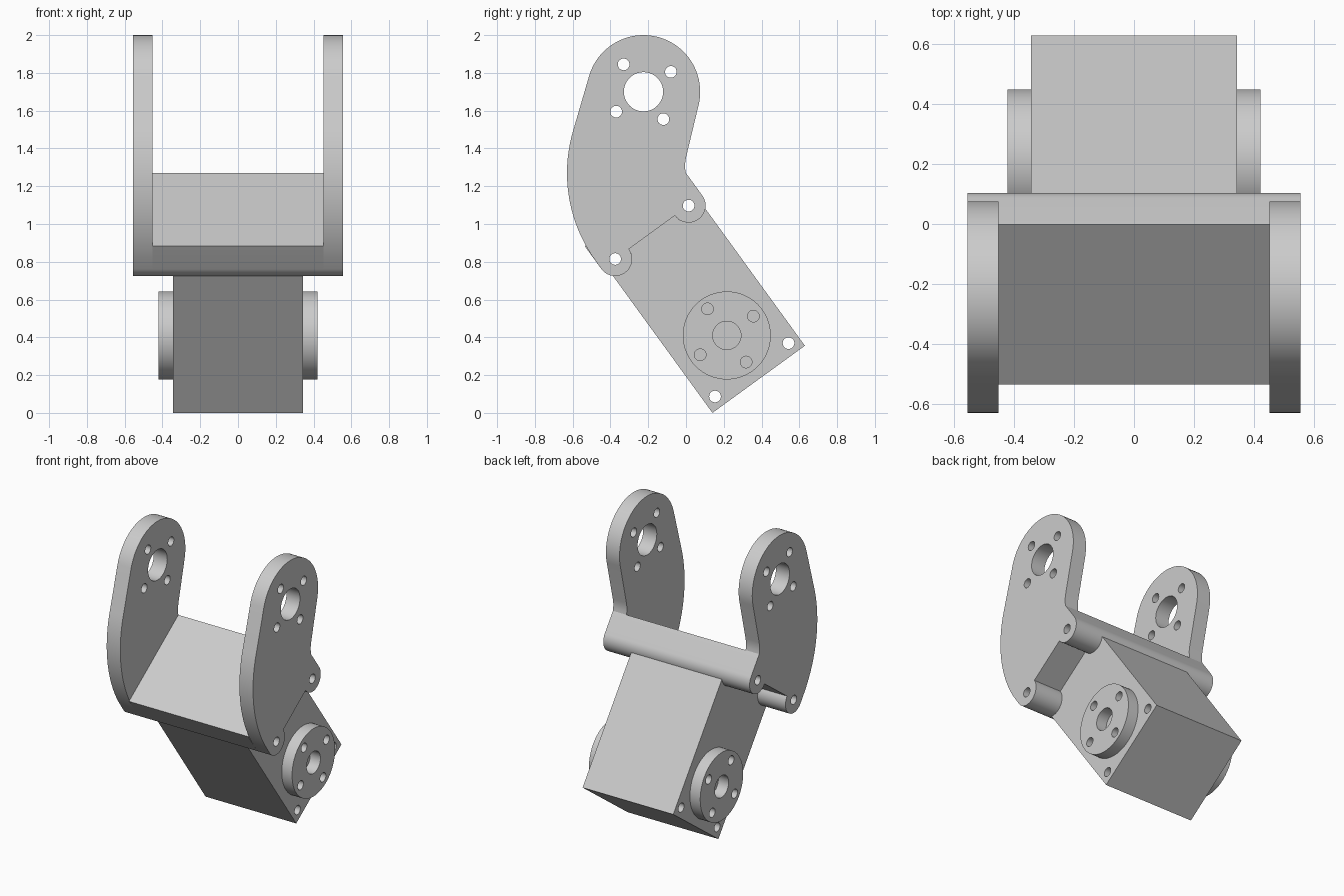
import bpy, bmesh
from math import sin, cos, radians, pi
from mathutils import Matrix

if "Cube" in bpy.data.objects:
    bpy.data.objects.remove(bpy.data.objects["Cube"])

TILT = radians(36)
# local profile axes (x, y, z) -> world (y, z, x)
TO_SIDE = Matrix(((0, 0, 1, 0), (1, 0, 0, 0), (0, 1, 0, 0), (0, 0, 0, 1)))


def tilt(u, v):
    """Point in the tilted motor frame -> (y, z)."""
    return (0.14 + u * cos(TILT) - v * sin(TILT), u * sin(TILT) + v * cos(TILT))


def arc(c, r, a0, a1, n=24):
    """Arc points, angles in degrees."""
    return [(c[0] + r * cos(radians(a0 + (a1 - a0) * i / n)),
             c[1] + r * sin(radians(a0 + (a1 - a0) * i / n))) for i in range(n + 1)]


def circle(c, r, n=40):
    return arc(c, r, 0, 360, n)[:-1]


def bolt_ring(c, r):
    return [circle((c[0] + r * cos(TILT + k * pi / 2), c[1] + r * sin(TILT + k * pi / 2)), 0.031, 24)
            for k in range(4)]


def slab(name, x0, x1, outline, holes=()):
    """Extrude a side profile with holes from x0 to x1."""
    cu = bpy.data.curves.new(name + "_profile", 'CURVE')
    cu.dimensions = '2D'
    cu.fill_mode = 'BOTH'
    cu.extrude = abs(x1 - x0) / 2
    for pts in [outline, *holes]:
        sp = cu.splines.new('POLY')
        sp.points.add(len(pts) - 1)
        for p, q in zip(sp.points, pts):
            p.co = (q[0], q[1], 0, 1)
        sp.use_cyclic_u = True
    tmp = bpy.data.objects.new(name + "_tmp", cu)
    bpy.context.collection.objects.link(tmp)
    dg = bpy.context.evaluated_depsgraph_get()
    me = bpy.data.meshes.new_from_object(tmp.evaluated_get(dg))
    bpy.data.objects.remove(tmp)
    me.name = name
    me.transform(Matrix.Translation(((x0 + x1) / 2, 0, 0)) @ TO_SIDE)
    bm = bmesh.new()
    bm.from_mesh(me)
    bmesh.ops.remove_doubles(bm, verts=bm.verts, dist=1e-5)
    bmesh.ops.recalc_face_normals(bm, faces=bm.faces)
    bm.to_mesh(me)
    bm.free()
    ob = bpy.data.objects.new(name, me)
    bpy.context.collection.objects.link(ob)
    bpy.ops.object.select_all(action='DESELECT')
    ob.select_set(True)
    bpy.context.view_layer.objects.active = ob
    bpy.ops.object.shade_smooth_by_angle(angle=radians(25))
    return ob


# Shared dimensions in the tilted frame
W, LOW, HIGH, V, R = 0.605, 0.062, 0.543, 0.962, 0.09
boss_holes = [circle(tilt(u, V), 0.031, 24) for u in (LOW, HIGH)]
foot_holes = [circle(tilt(u, 0.062), 0.031, 24) for u in (LOW, HIGH)]

# Motor body, shaped to sit against the two round bosses
bite = 43.5
body = [tilt(0, 0), tilt(W, 0)]
body += [tilt(*p) for p in arc((HIGH, V), R, -bite - 3, -180)]
body += [tilt(*p) for p in arc((LOW, V), R, 0, -180 + bite + 3)]
slab("motor_body", -0.344, 0.344, body, foot_holes)

# Bracket underside with the two bosses
underside = [tilt(*p) for p in arc((LOW, V), R, 180, 360) if True]
underside += [tilt(*p) for p in arc((HIGH, V), R, 180, 360)]

# Bracket base between the arms
slab("bracket_base", -0.452, 0.452,
     underside + [tilt(HIGH + R, 1.111), tilt(LOW - R, 1.111)], boss_holes)

# Curved arm outline: neck, rounded head, tangent line, long back curve
head = (-0.225, 1.70)
arm = underside + [tilt(HIGH + R, 1.111), (-0.004, 1.29), (-0.005, 1.32), (0.0, 1.352)]
arm += arc(head, 0.30, -13.5, 163.7, 40)
arm += arc((0.16, 1.27), 0.79, 163.7, 216, 30)
arm_holes = boss_holes + [circle(head, 0.104)] + bolt_ring(head, 0.179)

# Output disc
hub = (0.216, 0.41)
disc_holes = [circle(hub, 0.075)] + bolt_ring(hub, 0.174)

for side, s in (("left", -1), ("right", 1)):
    slab(side + "_arm", s * 0.452, s * 0.555, arm, arm_holes)
    slab(side + "_output_disc", s * 0.344, s * 0.422, circle(hub, 0.233, 64), disc_holes)
